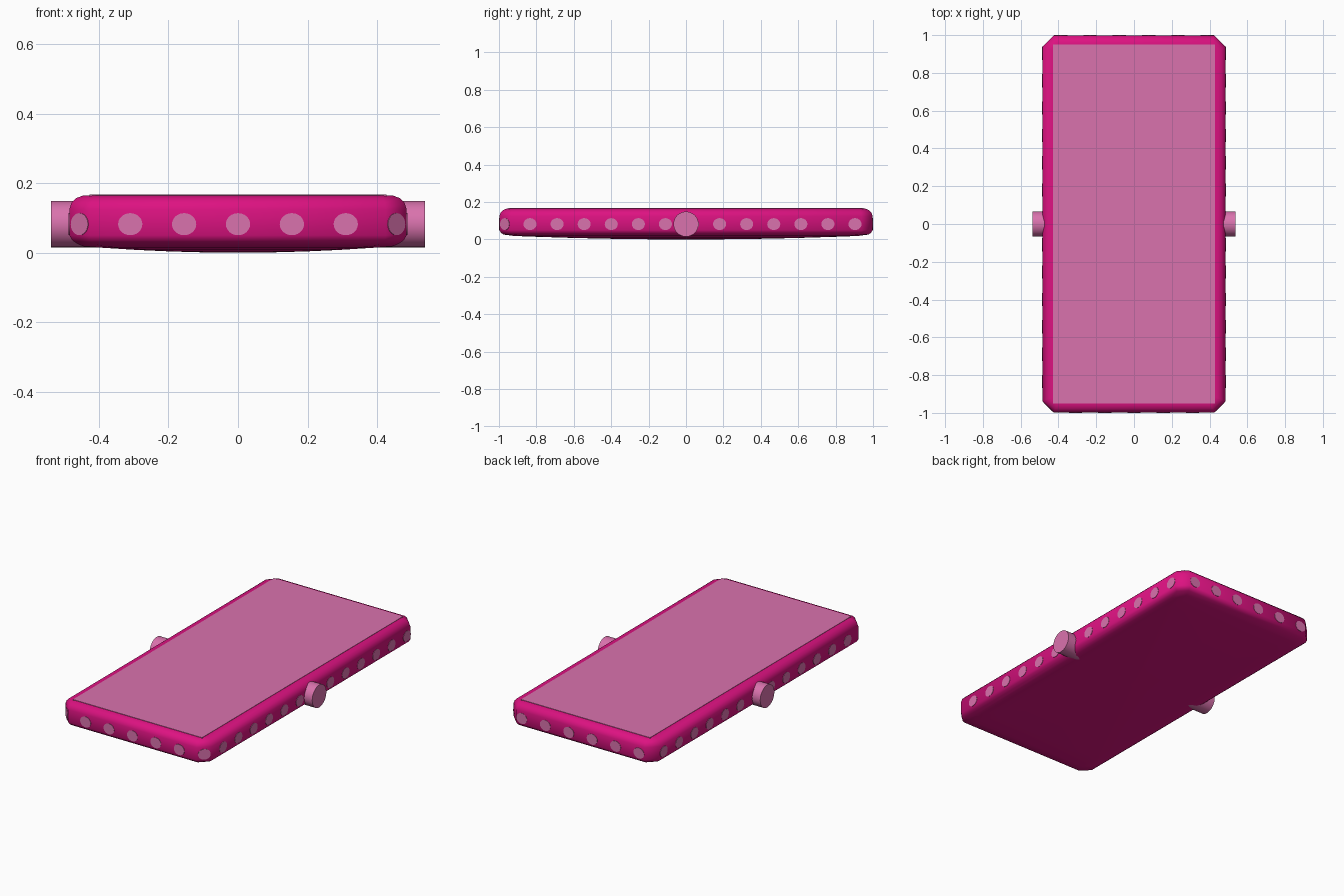
import bpy, bmesh, math
from mathutils import Matrix, Vector

if "Cube" in bpy.data.objects:
    bpy.data.objects.remove(bpy.data.objects["Cube"])

HX, HY, CH = 0.485, 0.998, 0.06   # body half width, half length, corner cut
MID_Z = 0.082


def material(name, rgb):
    m = bpy.data.materials.new(name)
    m.diffuse_color = (*rgb, 1)
    m.use_nodes = True
    m.node_tree.nodes["Principled BSDF"].inputs["Base Color"].default_value = m.diffuse_color
    return m


DARK = material("magenta", (0.72, 0.006, 0.22))
LIGHT = material("pale_pink", (0.70, 0.17, 0.42))


def finish(name, bm, mat, angle):
    bmesh.ops.recalc_face_normals(bm, faces=bm.faces)
    me = bpy.data.meshes.new(name)
    bm.to_mesh(me)
    bm.free()
    ob = bpy.data.objects.new(name, me)
    bpy.context.collection.objects.link(ob)
    me.materials.append(mat)
    bpy.ops.object.select_all(action='DESELECT')
    ob.select_set(True)
    bpy.context.view_layer.objects.active = ob
    bpy.ops.object.shade_smooth_by_angle(angle=math.radians(angle))
    return ob


def outline(inset, scale=1.0):
    """Rectangle with cut corners, anticlockwise, with mid-side points."""
    a, b = HX - inset, HY - inset
    c = max(CH - 0.586 * inset, 0.01)
    pts = [(a, 0), (a, b - c), (a - c, b), (0, b), (c - a, b), (-a, b - c),
           (-a, 0), (-a, c - b), (c - a, -b), (0, -b), (a - c, -b), (a, c - b)]
    return [(x * scale, y * scale) for x, y in pts]


# Body: stacked outlines, slightly domed underneath and rounded at the rims
bm = bmesh.new()
levels = [(0, s, 0.022 * s * s) for s in (0.2, 0.4, 0.6, 0.8, 0.92)]
levels += [(0.022, 1, 0.026), (0.008, 1, 0.036), (0, 1, 0.05), (0, 1, 0.125),
           (0.006, 1, 0.143), (0.02, 1, 0.157), (0.038, 1, 0.164), (0.055, 1, 0.165)]
rings = [[bm.verts.new((x, y, z)) for x, y in outline(i, s)] for i, s, z in levels]
for lo, hi in zip(rings, rings[1:]):
    for k in range(len(lo)):
        n = (k + 1) % len(lo)
        bm.faces.new((lo[k], lo[n], hi[n], hi[k]))
tip = bm.verts.new((0, 0, 0))
for k in range(len(rings[0])):
    bm.faces.new((tip, rings[0][(k + 1) % len(rings[0])], rings[0][k]))
bm.faces.new(rings[-1])
finish("body", bm, DARK, 50)

# Top panel: thin sheet lying on the body
bm = bmesh.new()
bmesh.ops.create_cube(bm, size=1, matrix=Matrix.Translation((0, 0, 0.159))
                      @ Matrix.Diagonal((0.855, 1.9, 0.016, 1)))
finish("top_panel", bm, LIGHT, 30)


def disc(bm, pos, normal, radius, depth, squash=1.0, sides=24):
    """Cylinder centred on pos with its axis along a horizontal normal."""
    rot = Vector(normal).to_track_quat('Z', 'Y').to_matrix().to_4x4()
    bmesh.ops.create_cone(bm, cap_ends=True, segments=sides, radius1=radius,
                          radius2=radius, depth=depth,
                          matrix=Matrix.Translation(pos) @ rot
                          @ Matrix.Diagonal((1, squash, 1, 1)))


# Side knobs
for side, name in ((1, "right_knob"), (-1, "left_knob")):
    bm = bmesh.new()
    disc(bm, (side * 0.438, 0, MID_Z), (side, 0, 0), 0.067, 0.2, sides=32)
    finish(name, bm, LIGHT, 40)

# Dots running round the rim
bm = bmesh.new()
spots = [((0.155 * i, -HY), (0, -1, 0)) for i in range(-2, 3)]
spots += [((0.155 * (i - 2.5), HY), (0, 1, 0)) for i in range(6)]
for side in (1, -1):
    spots.append(((side * 0.455, -HY + 0.03), (side, -1, 0)))
    spots += [((side * HX, -0.834 + 0.1448 * i), (side, 0, 0)) for i in range(13)]
for (x, y), normal in spots:
    disc(bm, (x, y, MID_Z), normal, 0.035, 0.004, squash=0.91)
finish("rim_dots", bm, LIGHT, 30)
